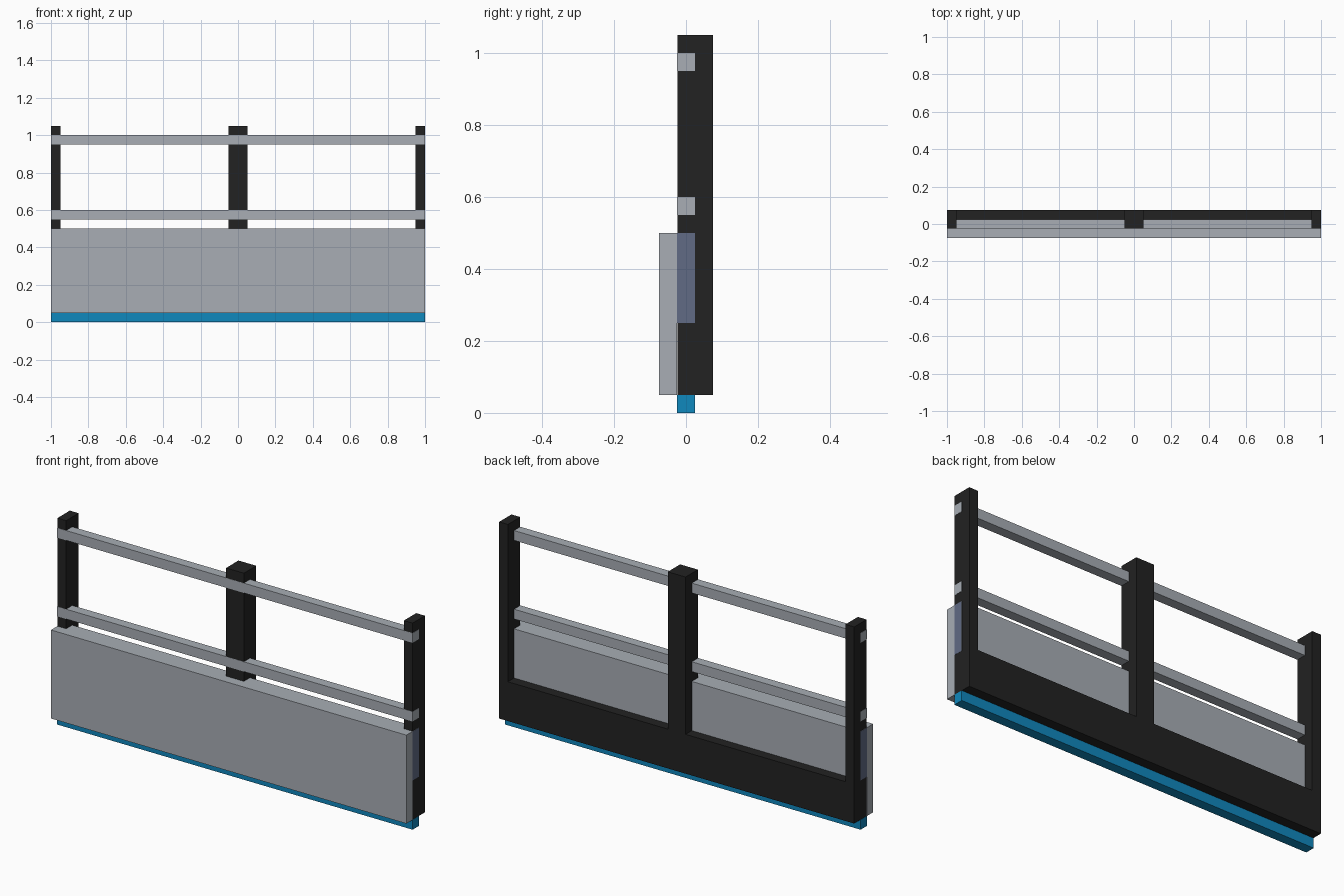
import bpy
import bmesh

cube = bpy.data.objects.get("Cube")
if cube:
    bpy.data.objects.remove(cube, do_unlink=True)


def material(name, rgb):
    m = bpy.data.materials.new(name)
    m.use_nodes = True
    m.diffuse_color = (*rgb, 1)
    m.node_tree.nodes["Principled BSDF"].inputs["Base Color"].default_value = (*rgb, 1)
    return m


grey = material("light_grey", (0.392, 0.423, 0.462))
black = material("charcoal", (0.016, 0.016, 0.016))
blue = material("blue", (0.005, 0.246, 0.515))
slate = material("slate", (0.119, 0.147, 0.235))


def extrude_profile(name, outline, y0, y1, mats):
    """Extrude a closed x-z outline from y0 to y1."""
    bm = bmesh.new()
    face = bm.faces.new([bm.verts.new((x, y0, z)) for x, z in outline])
    result = bmesh.ops.extrude_face_region(bm, geom=[face])
    moved = [v for v in result["geom"] if isinstance(v, bmesh.types.BMVert)]
    bmesh.ops.translate(bm, verts=moved, vec=(0, y1 - y0, 0))
    bmesh.ops.recalc_face_normals(bm, faces=bm.faces)
    mesh = bpy.data.meshes.new(name)
    bm.to_mesh(mesh)
    bm.free()
    for m in mats:
        mesh.materials.append(m)
    obj = bpy.data.objects.new(name, mesh)
    bpy.context.collection.objects.link(obj)
    return obj


def beam(name, z0, z1, y0, y1, *mats):
    """Full-width horizontal bar."""
    return extrude_profile(name, [(-1, z0), (1, z0), (1, z1), (-1, z1)], y0, y1, mats)


# Frame: low back wall with three posts, a hair inside the flush rails
E = 0.999
half = [(E, 0.05), (E, 1.05), (0.95, 1.05), (0.95, 0.25), (0.05, 0.25), (0.05, 1.05)]
outline = half + [(-x, z) for x, z in reversed(half)]
extrude_profile("post_frame", outline, -0.024, 0.075, [black])

# Foot strip along the bottom
beam("foot_strip", 0.0, 0.05, -0.025, 0.025, blue)

# Front board and the inner panel behind it, with slate end faces
beam("front_board", 0.05, 0.5, -0.075, -0.025, grey)
panel = beam("inner_panel", 0.25, 0.5, -0.025, 0.025, grey, slate)
for p in panel.data.polygons:
    p.material_index = int(abs(p.normal.x) > 0.9)

# Handrails running through the posts
for name, z in (("lower_rail", 0.55), ("upper_rail", 0.95)):
    beam(name, z, z + 0.05, -0.025, 0.025, grey)
